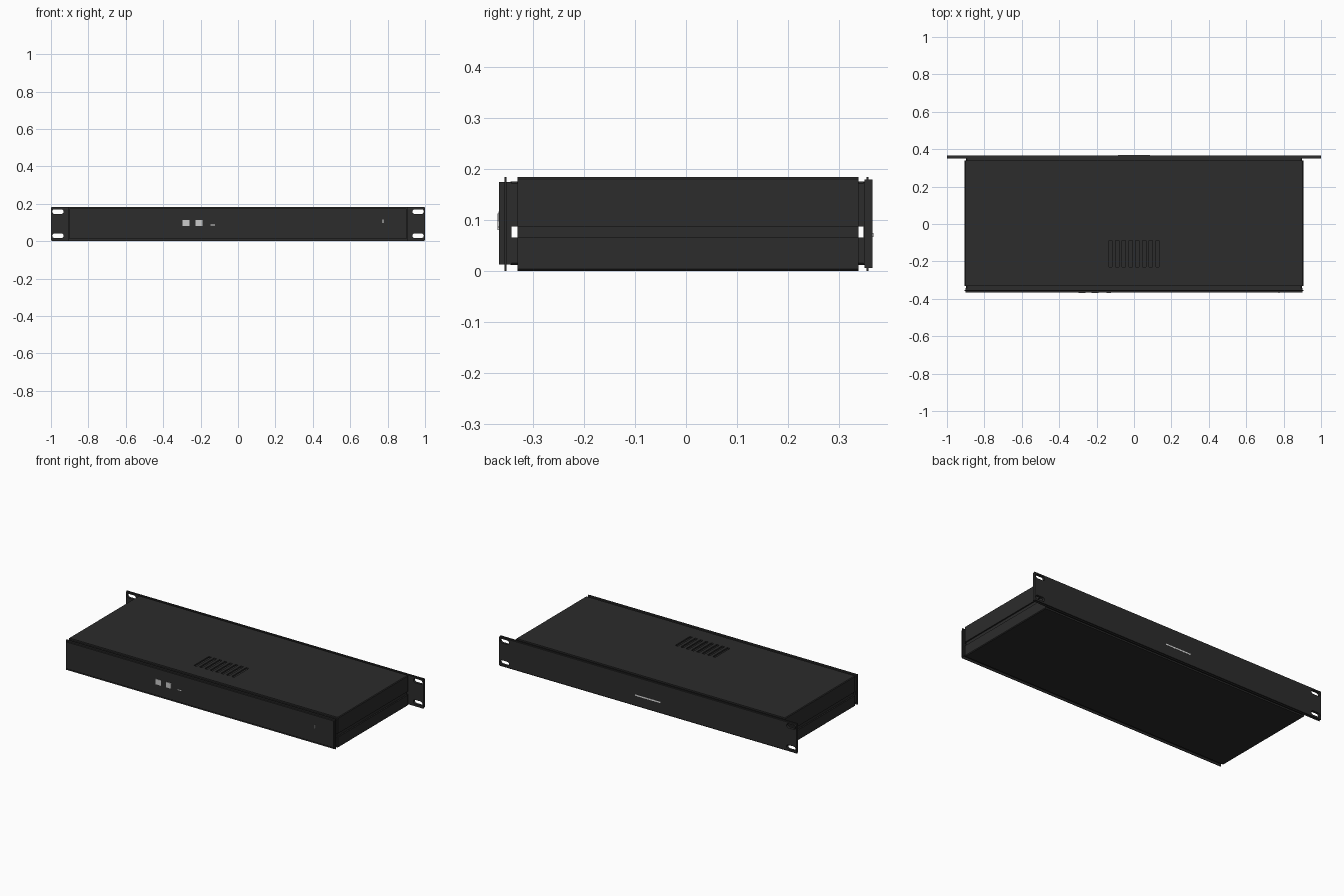
import bpy, bmesh, math

if "Cube" in bpy.data.objects:
    bpy.data.objects.remove(bpy.data.objects["Cube"])


def material(name, v):
    m = bpy.data.materials.new(name)
    m.diffuse_color = (v, v, v, 1)
    m.use_nodes = True
    m.node_tree.nodes["Principled BSDF"].inputs["Base Color"].default_value = m.diffuse_color
    return m


BLACK = material("black_metal", 0.025)
GREY = material("socket_grey", 0.6)
WHITE = material("white_print", 0.85)


def finish(name, bm, mat):
    bmesh.ops.recalc_face_normals(bm, faces=bm.faces)
    me = bpy.data.meshes.new(name)
    bm.to_mesh(me)
    bm.free()
    me.materials.append(mat)
    ob = bpy.data.objects.new(name, me)
    bpy.context.collection.objects.link(ob)
    return ob


def prism(bm, pts, lo, hi):
    """Extrude an (x, z) outline along y from lo to hi."""
    f = bm.faces.new([bm.verts.new((x, lo, z)) for x, z in pts])
    r = bmesh.ops.extrude_face_region(bm, geom=[f])
    vs = [g for g in r["geom"] if isinstance(g, bmesh.types.BMVert)]
    bmesh.ops.translate(bm, verts=vs, vec=(0, hi - lo, 0))


def rect(x0, x1, z0, z1):
    return [(x0, z0), (x1, z0), (x1, z1), (x0, z1)]


def box(name, x, y, z, mat=BLACK):
    bm = bmesh.new()
    prism(bm, rect(*x, *z), *y)
    return finish(name, bm, mat)


def channel(name, w, edge, outer, t, y):
    """U-shaped sheet: legs end at z=edge, web at z=outer."""
    s = 1 if outer > edge else -1
    i, c = outer - s * t, 0.004
    pts = [(-w, edge), (-w, outer - s * c), (-w + c, outer), (w - c, outer), (w, outer - s * c),
           (w, edge), (w - t, edge), (w - t, i), (-w + t, i), (-w + t, edge)]
    bm = bmesh.new()
    prism(bm, pts, *y)
    return finish(name, bm, BLACK)


def cut(ob, cutter):
    m = ob.modifiers.new("cut", 'BOOLEAN')
    m.object, m.operation, m.solver = cutter, 'DIFFERENCE', 'EXACT'
    bpy.context.view_layer.objects.active = ob
    bpy.ops.object.modifier_apply(modifier=m.name)
    bpy.data.objects.remove(cutter)


# Top and bottom covers, open along the sides
BODY = (-0.331, 0.339)
cover = channel("top_cover", 0.905, 0.087, 0.184, 0.009, BODY)
channel("bottom_cover", 0.905, 0.065, 0.0, 0.009, BODY)

# Ventilation slots through the top cover
bm = bmesh.new()
for i in range(8):
    x = (i - 3.5) * 0.036
    prism(bm, rect(x - 0.009, x + 0.009, 0.15, 0.21), -0.23, -0.088)
cut(cover, finish("vent_cutter", bm, BLACK))

# Recessed strip closing the groove on each side
for s, side in ((-1, "left"), (1, "right")):
    xs = sorted((s * 0.886, s * 0.897))
    box(side + "_groove_strip", xs, BODY, (0.055, 0.097))

# Set-in collars joining the covers to the end panels
for name, y in (("front", (-0.345, -0.325)), ("rear", (0.333, 0.352))):
    channel(name + "_upper_collar", 0.898, 0.087, 0.1755, 0.01, y)
    channel(name + "_lower_collar", 0.898, 0.065, 0.0115, 0.01, y)

# Front panel with its thin surrounding lip
box("front_panel", (-0.9, 0.9), (-0.367, -0.343), (0.012, 0.175))
box("front_lip", (-0.905, 0.905), (-0.357, -0.353), (0, 0.184))

# Rear mounting plate with rack ears and rounded slots
box("rear_inner_panel", (-0.898, 0.898), (0.349, 0.3525), (0.012, 0.175))
box("rear_lip", (-0.998, 0.998), (0.355, 0.359), (0, 0.184))
plate = box("rear_mounting_plate", (-1, 1), (0.351, 0.3665), (0.006, 0.179))


def slot_cutter():
    b = bmesh.new()
    for cx in (-0.963, 0.963):
        for cz in (0.029, 0.158):
            pts = []
            for k in range(18):
                a = -math.pi / 2 + math.pi * (k % 9) / 8 + (math.pi if k > 8 else 0)
                dx = 0.018 if k < 9 else -0.018
                pts.append((cx + dx + 0.0125 * math.cos(a), cz + 0.0125 * math.sin(a)))
            prism(b, pts, 0.3, 0.42)
    return finish("slot_cutter", b, BLACK)


for ob in (plate, bpy.data.objects["rear_lip"]):
    cut(ob, slot_cutter())

# Sockets and small printed marks on the front
for i, x in enumerate((-0.278, -0.208)):
    box("socket_%d" % (i + 1), (x - 0.018, x + 0.018), (-0.370, -0.366), (0.08, 0.113), GREY)
box("front_dash_mark", (-0.147, -0.122), (-0.3685, -0.366), (0.084, 0.088), WHITE)
box("front_tick_mark", (0.772, 0.777), (-0.3685, -0.366), (0.097, 0.117), WHITE)

# Plain accent strip on the rear plate
box("rear_accent_strip", (-0.085, 0.085), (0.366, 0.368), (0.066, 0.074), WHITE)
